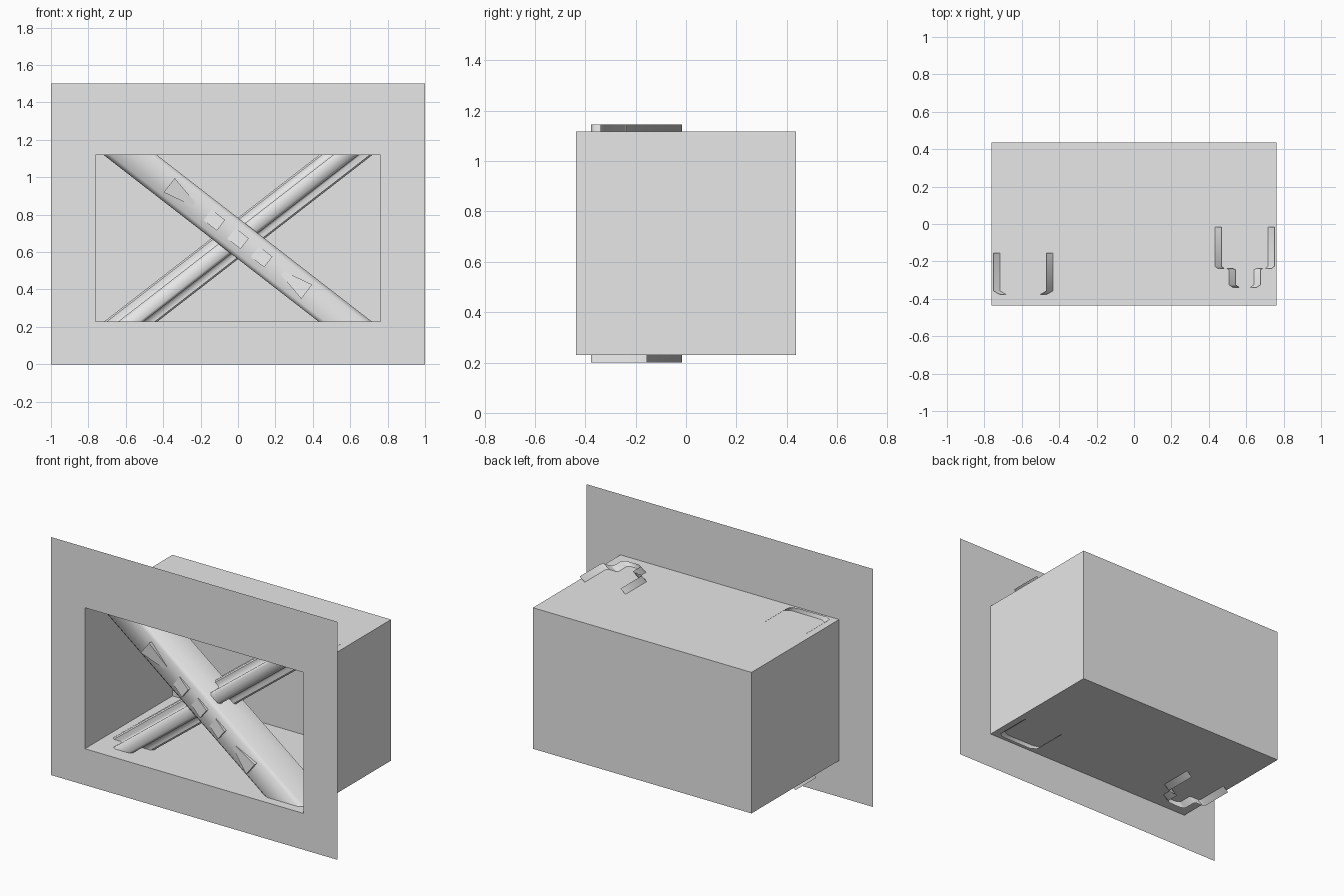
import bpy, bmesh
from mathutils import Vector

old = bpy.data.objects.get("Cube")
if old:
    bpy.data.objects.remove(old, do_unlink=True)

grey = bpy.data.materials.new("light grey")
grey.use_nodes = True
GREY = (0.8, 0.8, 0.8, 1)
grey.diffuse_color = GREY
grey.node_tree.nodes["Principled BSDF"].inputs["Base Color"].default_value = GREY

FRONT, BACK = -0.436, 0.436
MID_Z = 0.6725          # height where the two beams cross
HALF_RISE = 0.4725      # beams poke slightly through the box
LEAN = 1.29             # sideways travel per unit of height


def make(name, bm, smooth=False):
    mesh = bpy.data.meshes.new(name)
    bmesh.ops.recalc_face_normals(bm, faces=bm.faces)
    bm.to_mesh(mesh)
    bm.free()
    mesh.materials.append(grey)
    obj = bpy.data.objects.new(name, mesh)
    bpy.context.collection.objects.link(obj)
    if smooth:
        bpy.ops.object.select_all(action='DESELECT')
        obj.select_set(True)
        bpy.context.view_layer.objects.active = obj
        bpy.ops.object.shade_smooth_by_angle(angle=0.9)
    return obj


def rectangle(bm, half, z0, z1, y):
    return [bm.verts.new((x, y, z)) for x, z in
            ((-half, z0), (half, z0), (half, z1), (-half, z1))]


# Wall panel: a flat sheet with a rectangular opening
bm = bmesh.new()
outer = rectangle(bm, 1.0, 0, 1.5, FRONT)
inner = rectangle(bm, 0.762, 0.229, 1.118, FRONT)
for i in range(4):
    j = (i + 1) % 4
    bm.faces.new((outer[i], outer[j], inner[j], inner[i]))
make("wall_panel", bm)

# Recess box: thin sheets, open at the front
bm = bmesh.new()
near = rectangle(bm, 0.762, 0.229, 1.118, FRONT)
far = rectangle(bm, 0.762, 0.229, 1.118, BACK)
for i in range(4):
    j = (i + 1) % 4
    bm.faces.new((near[i], near[j], far[j], far[i]))
bm.faces.new(far)
make("recess_box", bm)


def beam(name, half_profile, lean):
    """Extrude a mirrored sheet profile (offset, y) along a leaning line."""
    profile = half_profile + [(-u, y) for u, y in reversed(half_profile)]
    bm = bmesh.new()
    ends = []
    for dz in (-HALF_RISE, HALF_RISE):
        ends.append([bm.verts.new((u + lean * dz, y, MID_Z + dz)) for u, y in profile])
    low, high = ends
    for i in range(len(profile) - 1):
        bm.faces.new((low[i], low[i + 1], high[i + 1], high[i]))
    make(name, bm, smooth=True)


# Front beam: a channel with chamfered front corners
beam("front_beam", [(0.1425, -0.155), (0.1425, -0.358), (0.105, -0.378)], -LEAN)

# Rear beam: a channel with a narrower raised rib
beam("rear_beam", [(0.1425, -0.015), (0.1425, -0.225), (0.128, -0.237),
                   (0.08, -0.237), (0.0675, -0.245), (0.0675, -0.325),
                   (0.045, -0.34)], LEAN)

# Raised ornaments on the front beam
along = Vector((LEAN, 0, -1)).normalized()
across = Vector((1, 0, LEAN)).normalized()
CENTRE = Vector((0, -0.378, MID_Z))


def ornament(name, s0, s1, w0, w1, h0, h1):
    """Tapered block between s0 and s1, with widths and heights at both ends."""
    bm = bmesh.new()
    rings = []
    for s, w, h in ((s0, w0, h0), (s1, w1, h1)):
        rings.append([bm.verts.new(CENTRE + along * s + across * t - Vector((0, d, 0)))
                      for t, d in ((-w, 0), (-w, h), (w, h), (w, 0))])
    a, b = rings
    for i in range(3):
        bm.faces.new((a[i], a[i + 1], b[i + 1], b[i]))
    bm.faces.new(a)
    bm.faces.new(b)
    make(name, bm)


for side, label in ((-1, "upper"), (1, "lower")):
    ornament(label + "_wedge", side * 0.465, side * 0.30, 0.048, 0.012, 0.025, 0.001)
for i in (-1, 0, 1):
    ornament("centre_block_%d" % (i + 2), i * 0.16 - 0.045, i * 0.16 + 0.045,
             0.036, 0.036, 0.004, 0.02)
